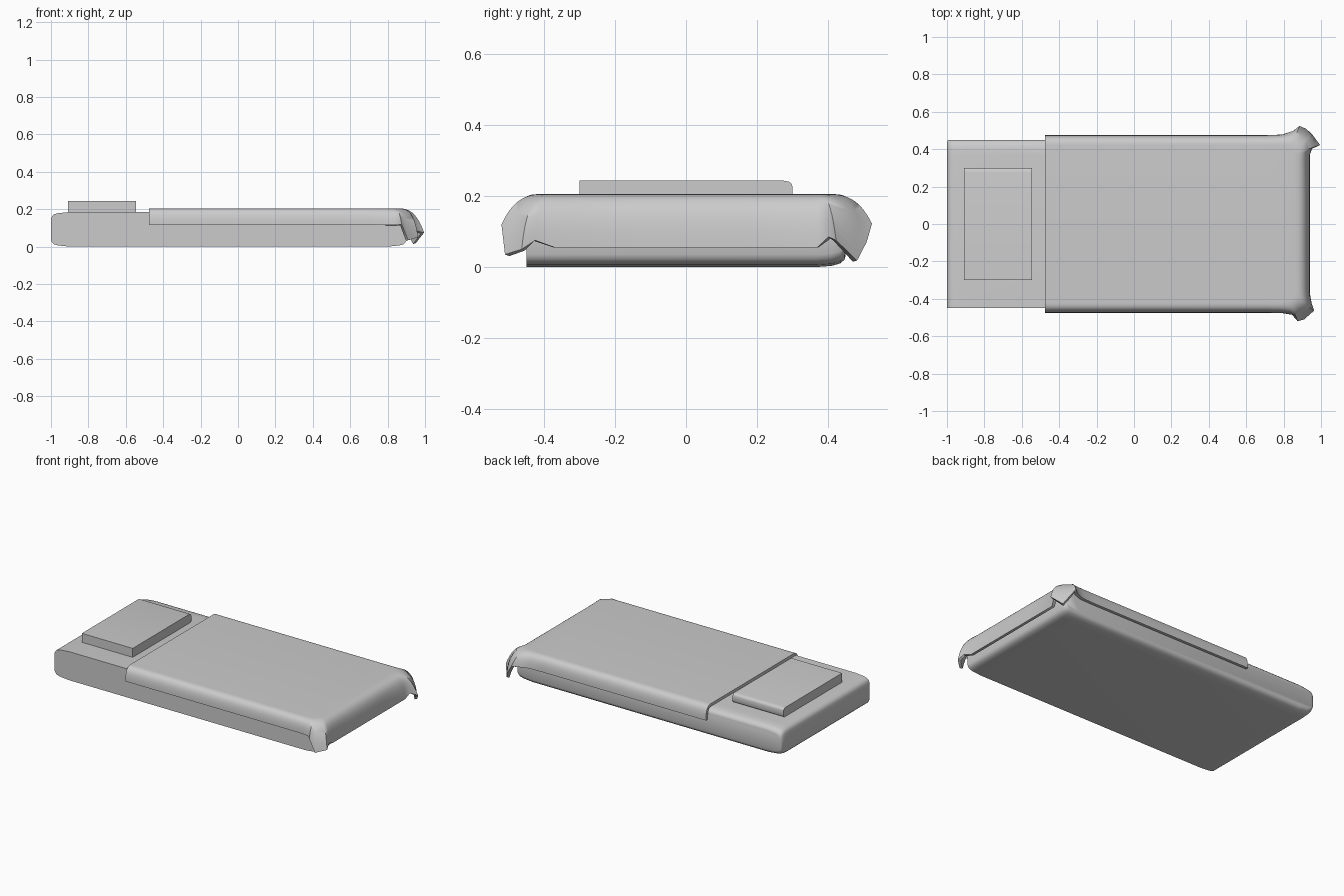
import bpy, bmesh
from mathutils import Vector

if "Cube" in bpy.data.objects:
    bpy.data.objects.remove(bpy.data.objects["Cube"])


def finish(name, bm, angle=0.6):
    bmesh.ops.recalc_face_normals(bm, faces=bm.faces)
    me = bpy.data.meshes.new(name)
    bm.to_mesh(me)
    bm.free()
    ob = bpy.data.objects.new(name, me)
    bpy.context.collection.objects.link(ob)
    bpy.ops.object.select_all(action='DESELECT')
    ob.select_set(True)
    bpy.context.view_layer.objects.active = ob
    bpy.ops.object.shade_smooth_by_angle(angle=angle)
    return ob


def padded_slab(name, x0, x1, z0, z1, corner, rings):
    """Side outline with soft corners, swept along y; rings = (y, inset x, inset z)."""
    bm = bmesh.new()
    loops = []
    for y, ix, iz in rings:
        a, b, c, d = x0 + ix, x1 - ix, z0 + iz, z1 - iz
        pts = [(a + u, c + w) for u, w in corner]
        pts += [(b - u, c + w) for u, w in reversed(corner)]
        pts += [(b - u, d - w) for u, w in corner]
        pts += [(a + u, d - w) for u, w in reversed(corner)]
        loops.append([bm.verts.new((x, y, z)) for x, z in pts])
    for l, m in zip(loops, loops[1:]):
        for i in range(len(l)):
            j = (i + 1) % len(l)
            bm.faces.new((l[i], l[j], m[j], m[i]))
    bm.faces.new(loops[0])
    bm.faces.new(loops[-1])
    return finish(name, bm)


# Mattress: crisp front side, softened ends and back
soft = [(0, .035), (.006, .022), (.016, .012), (.04, .006), (.10, 0)]
padded_slab("mattress", -1, .9, 0, .185, soft,
            [(-.45, 0, 0), (.37, 0, 0), (.41, 0, .003), (.435, .001, .01),
             (.446, .003, .02), (.45, .006, .032)])

# Pillow
padded_slab("pillow", -.91, -.545, .18, .243, [(0, 0)],
            [(-.3, 0, 0), (.275, 0, 0), (.29, 0, .003), (.297, 0, .008), (.3, 0, .016)])

# Blanket: stations round the hem as (top x, top y, hem x, hem y, hem z)
back = [(-.475, .42, -.475, .475, .115), (.1, .42, .1, .475, .115),
        (.7, .42, .7, .475, .115), (.77, .42, .79, .478, .115),
        (.81, .415, .85, .497, .115), (.835, .405, .885, .524, .122),
        (.85, .395, .92, .509, .07), (.857, .385, .95, .482, .018),
        (.86, .375, .995, .423, .075), (.86, .36, .952, .402, .085),
        (.86, .33, .94, .37, .055), (.86, .15, .94, .15, .055)]
front = [(-.475, .42, -.475, .475, .115), (.1, .42, .1, .475, .115),
         (.7, .42, .7, .475, .115), (.77, .42, .79, .476, .115),
         (.81, .415, .845, .485, .115), (.835, .405, .875, .52, .12),
         (.85, .395, .91, .51, .035), (.857, .385, .963, .463, .05),
         (.86, .375, .95, .425, .075), (.86, .33, .94, .37, .055),
         (.86, .15, .94, .15, .055)]
stations = [(a, -b, c, -d, e) for a, b, c, d, e in front] + back[::-1]
TOP, STEPS = .205, 12
bm = bmesh.new()
cols = []
for tx, ty, hx, hy, hz in stations:
    t, h = Vector((tx, ty, TOP)), Vector((hx, hy, hz))
    flare = max(abs(hy) - .475, hx - .94, 0)
    shoulder = h.lerp(t, min(.35, flare * 9))
    shoulder.z = TOP
    p1, p2 = t.lerp(shoulder, .75), shoulder.lerp(h, .3)
    col = []
    for k in range(STEPS + 1):
        s = k / STEPS
        r = 1 - s
        col.append(bm.verts.new(t * r**3 + p1 * 3 * r * r * s + p2 * 3 * r * s * s + h * s**3))
    cols.append(col)
for c, d in zip(cols, cols[1:]):
    for k in range(STEPS):
        bm.faces.new((c[k], c[k + 1], d[k + 1], d[k]))
bm.faces.new([c[0] for c in cols])
bmesh.ops.recalc_face_normals(bm, faces=bm.faces)
top = max(bm.faces, key=lambda f: f.calc_area())
flip = top.normal.z < 0
blanket = finish("blanket", bm, 0.9)
if flip or max(blanket.data.polygons, key=lambda p: p.area).normal.z < 0:
    blanket.data.flip_normals()
mod = blanket.modifiers.new("thickness", 'SOLIDIFY')
mod.thickness = .018
mod.offset = -1
# keep the sharp-edge shading after thickening
bpy.context.view_layer.objects.active = blanket
bpy.ops.object.modifier_apply(modifier=mod.name)
bpy.ops.object.shade_smooth_by_angle(angle=0.9)
